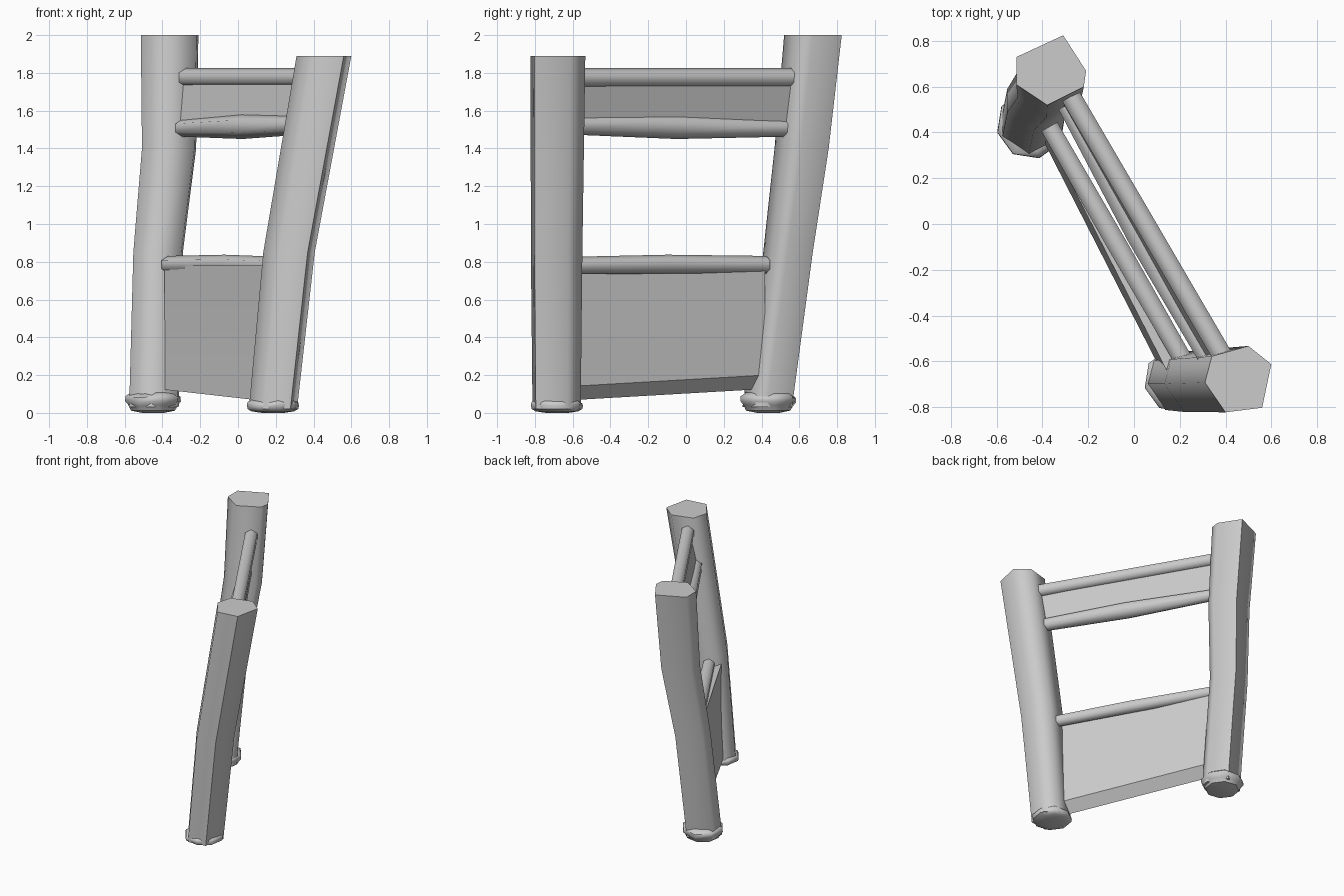
import bpy
import bmesh
from math import cos, sin, pi, radians
from mathutils import Vector

if "Cube" in bpy.data.objects:
    bpy.data.objects.remove(bpy.data.objects["Cube"])


def loft(name, rings, angle=66):
    """Skin a list of equal-length point rings and cap both ends."""
    bm = bmesh.new()
    loops = [[bm.verts.new(p) for p in ring] for ring in rings]
    n = len(loops[0])
    for a, b in zip(loops, loops[1:]):
        for i in range(n):
            j = (i + 1) % n
            bm.faces.new((a[i], a[j], b[j], b[i]))
    bm.faces.new(loops[0][::-1])
    bm.faces.new(loops[-1])
    bmesh.ops.recalc_face_normals(bm, faces=bm.faces)
    mesh = bpy.data.meshes.new(name)
    bm.to_mesh(mesh)
    bm.free()
    obj = bpy.data.objects.new(name, mesh)
    bpy.context.collection.objects.link(obj)
    bpy.context.view_layer.objects.active = obj
    obj.select_set(True)
    bpy.ops.object.shade_smooth_by_angle(angle=radians(angle))
    obj.select_set(False)
    return obj


def post(name, outline, path):
    """Horizontal outline carried up a leaning path of (x, y, z, scale)."""
    cx = (min(p[0] for p in outline) + max(p[0] for p in outline)) / 2
    cy = (min(p[1] for p in outline) + max(p[1] for p in outline)) / 2
    loft(name, [[(x + (px - cx) * s, y + (py - cy) * s, z)
                 for px, py in outline] for x, y, z, s in path])


def foot(name, x, y, profile):
    loft(name, [[(x + r * cos(2 * pi * (i + 0.3) / 8),
                  y + r * sin(2 * pi * (i + 0.3) / 8),
                  z + 0.005 * sin(i * 2.2) * (z > 0.02))
                 for i in range(8)] for z, r in profile], 50)


def across(start, end):
    """Horizontal direction square to a rail, towards +x +y."""
    d = Vector(end) - Vector(start)
    return Vector((-d.y, d.x, 0)).normalized()


def rail(name, start, end, radii, sag=0.0):
    a, b = Vector(start), Vector(end)
    side = across(start, end)
    rings = []
    for k, r in enumerate(radii):
        t = k / (len(radii) - 1)
        c = a.lerp(b, t) + Vector((0, 0, -sag * 4 * t * (1 - t)))
        rings.append([c + side * r * sin(pi * i / 3) + Vector((0, 0, r * cos(pi * i / 3)))
                      for i in range(6)])
    loft(name, rings)


def panel(name, start, end, section, drop=0.0):
    """Cross-section of (side offset, height) stretched between two posts."""
    side = across(start, end)
    rings = []
    for p, dz in ((start, 0), (end, drop)):
        rings.append([Vector((p[0], p[1], z + (dz if low else 0))) + side * o
                      for o, z, low in section])
    loft(name, rings, 40)


# Leaning posts
post("tall_post",
     [(-.515, .61), (-.38, .52), (-.22, .60), (-.21, .67), (-.31, .825), (-.515, .73)],
     [(-.445, .43, .03, .86), (-.423, .54, .85, .86),
      (-.365, .612, 1.4, .94), (-.362, .672, 2.0, 1)])
post("short_post",
     [(.31, -.69), (.40, -.82), (.56, -.80), (.60, -.61), (.50, -.53), (.34, -.575)],
     [(.185, -.685, .02, .88), (.27, -.685, .85, .94), (.455, -.678, 1.89, 1)])

# Rounded feet
foot("tall_post_foot", -.45, .435,
     [(0, .06), (.012, .12), (.04, .135), (.06, .152), (.085, .15), (.105, .12)])
foot("short_post_foot", .185, -.683,
     [(0, .06), (.008, .115), (.02, .138), (.04, .142), (.055, .138), (.07, .11)])

# Cross rails
top_a, top_b = (-.28, .565, 1.775), (.40, -.60, 1.775)
mid_a, mid_b = (-.295, .52, 1.508), (.345, -.62, 1.524)
low_a, low_b = (-.37, .425, .785), (.23, -.62, .78)
rail("top_rail", top_a, top_b, [.05, .05, .05])
rail("middle_rail", mid_a, mid_b, [.046, .066, .05])
rail("lower_rail", low_a, low_b, [.046, .05, .046], -.005)

# Thin infill between the two upper rails
side = across(top_a, top_b) * .014
loft("upper_panel", [[Vector(t) - side, Vector(m) - side, Vector(m) + side, Vector(t) + side]
                     for t, m in ((top_a, mid_a), (top_b, mid_b))], 40)

# Deep lower panel with a bevelled underside
panel("lower_panel", (-.37, .405), (.16, -.63),
      [(-.02, .78, 0), (-.022, .5, 0), (-.03, .3, 0), (-.042, .125, 1),
       (.025, .20, 1), (.03, .45, 0), (.03, .78, 0)], -.06)
